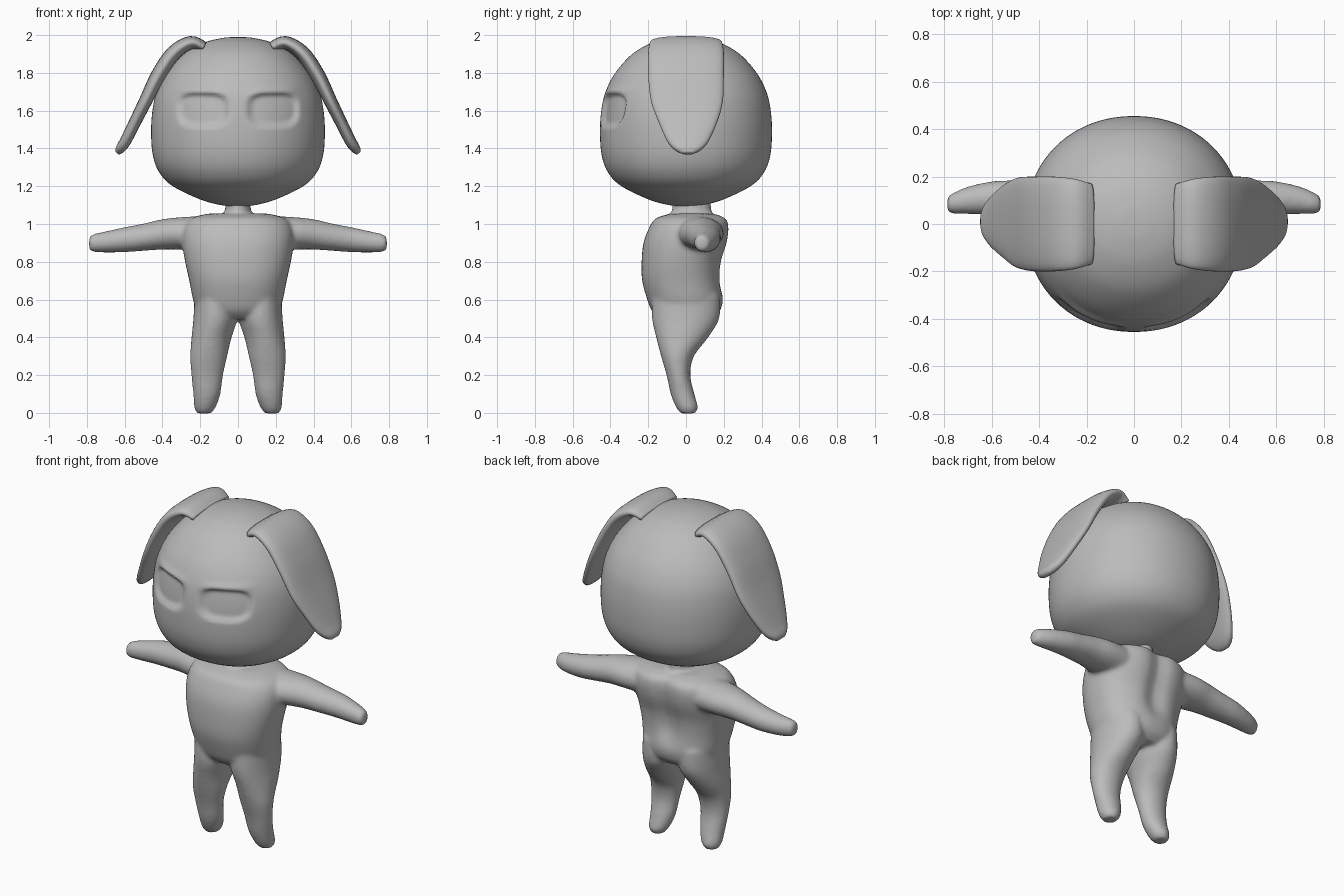
import bpy, bmesh, math
from mathutils import Vector

if "Cube" in bpy.data.objects:
    bpy.data.objects.remove(bpy.data.objects["Cube"])

X, Y, Z = Vector((1, 0, 0)), Vector((0, 1, 0)), Vector((0, 0, 1))

grey = bpy.data.materials.new("plain grey")
grey.diffuse_color = (0.5, 0.5, 0.5, 1)
grey.use_nodes = True
grey.node_tree.nodes["Principled BSDF"].inputs["Base Color"].default_value = grey.diffuse_color


def catmull(rows, steps):
    """Smoothly interpolate rows of numbers."""
    out, n = [], len(rows)
    for i in range(n - 1):
        p = [rows[max(0, min(n - 1, i + k))] for k in (-1, 0, 1, 2)]
        for s in range(steps):
            t = s / steps
            out.append([0.5 * (2 * b + (c - a) * t + (2 * a - 5 * b + 4 * c - d) * t * t
                               + (3 * b - a - 3 * c + d) * t ** 3)
                        for a, b, c, d in zip(*p)])
    out.append(list(rows[-1]))
    return out


def loft(bm, rows, u, v=None, side=1, segs=40, steps=5, power=2.0):
    """Rows are centre x, y, z, half size along u, half size along v.
    Without v, the sections stand square to the path."""
    rows = catmull(rows, steps)
    centres = [Vector(r[:3]) for r in rows]
    rings = []
    for i, r in enumerate(rows):
        w = v
        if w is None:
            tangent = centres[min(i + 1, len(rows) - 1)] - centres[max(i - 1, 0)]
            w = tangent.cross(u).normalized()
        ring = []
        for k in range(segs):
            a = 2 * math.pi * k / segs
            c, s = math.cos(a), math.sin(a)
            c = math.copysign(abs(c) ** (2 / power), c)
            s = math.copysign(abs(s) ** (2 / power), s)
            p = centres[i] + u * (c * r[3]) + w * (s * r[4])
            ring.append(bm.verts.new((p.x * side, p.y, p.z)))
        rings.append(ring)
    for a, b in zip(rings, rings[1:]):
        for k in range(segs):
            j = (k + 1) % segs
            bm.faces.new((a[k], a[j], b[j], b[k]))
    bm.faces.new(rings[0])
    bm.faces.new(rings[-1])
    return [vert for ring in rings for vert in ring]


def finish(bm, name):
    bmesh.ops.recalc_face_normals(bm, faces=bm.faces)
    for f in bm.faces:
        f.smooth = True
    me = bpy.data.meshes.new(name)
    bm.to_mesh(me)
    bm.free()
    me.materials.append(grey)
    ob = bpy.data.objects.new(name, me)
    bpy.context.collection.objects.link(ob)
    return ob


def smoothstep(t):
    t = max(0.0, min(1.0, t))
    return t * t * (3 - 2 * t)


# Head: round loft with a fuller jaw
profile = [(1.093, 0.01), (1.10, 0.09), (1.13, 0.20), (1.20, 0.345), (1.27, 0.415),
           (1.36, 0.45), (1.48, 0.46), (1.60, 0.453), (1.70, 0.43), (1.80, 0.378),
           (1.90, 0.287), (1.96, 0.18), (1.985, 0.08), (1.99, 0.01)]
bm = bmesh.new()
verts = loft(bm, [(0, 0, z, r, r * 0.99) for z, r in profile], X, Y,
             segs=160, steps=8, power=2.1)
# Eye sockets pressed into the face, with a brow ridge above each
for vt in verts:
    if vt.co.y < -0.2:
        x, z = abs(vt.co.x) - 0.185, vt.co.z
        d = (abs(x / 0.13) ** 3 + abs((z - 1.605) / 0.088) ** 3) ** (1 / 3)
        vt.co.y += 0.025 * smoothstep((1.12 - d) / 0.3)
        brow = 1.70 + 0.06 * x
        vt.co.y -= 0.012 * math.exp(-((z - brow) / 0.022) ** 2) * math.exp(-(x / 0.12) ** 4)
finish(bm, "head")

# Floppy ears
ear = [(0.18, 0, 1.935, 0.17, 0.03), (0.25, 0, 1.96, 0.19, 0.035),
       (0.34, 0, 1.905, 0.20, 0.04), (0.42, 0, 1.79, 0.20, 0.04),
       (0.49, 0.005, 1.65, 0.19, 0.035), (0.545, 0.01, 1.54, 0.155, 0.032),
       (0.595, 0.01, 1.44, 0.11, 0.03), (0.625, 0.01, 1.395, 0.07, 0.025),
       (0.64, 0.01, 1.375, 0.03, 0.012)]
for side, name in ((1, "left_ear"), (-1, "right_ear")):
    bm = bmesh.new()
    loft(bm, ear, Y, side=side, power=2.5)
    finish(bm, name)

# Body: torso, neck, arms and legs fused into one smooth skin
bm = bmesh.new()
torso = [(0, 0, 0.50, 0.17, 0.14), (0, 0, 0.54, 0.215, 0.18),
         (0, -0.005, 0.60, 0.238, 0.20), (0, -0.022, 0.70, 0.258, 0.21),
         (0, -0.02, 0.80, 0.28, 0.215), (0, 0, 0.90, 0.295, 0.225),
         (0, 0.02, 0.98, 0.29, 0.215), (0, 0.03, 1.03, 0.25, 0.19),
         (0, 0.04, 1.055, 0.16, 0.12)]
for vt in loft(bm, torso, X, Y, segs=64, power=2.3):
    # shallow spine groove
    if vt.co.y > 0.1:
        vt.co.y -= 0.03 * math.exp(-(vt.co.x / 0.06) ** 2) * smoothstep((vt.co.z - 0.6) / 0.15)
loft(bm, [(0, 0.03, 0.98, 0.09, 0.12), (0, 0.03, 1.06, 0.07, 0.105),
          (0, 0.03, 1.15, 0.065, 0.10)], X, Y)
arm = [(0.15, 0.07, 0.95, 0.12, 0.095), (0.30, 0.08, 0.95, 0.12, 0.086),
       (0.40, 0.09, 0.945, 0.10, 0.08), (0.50, 0.10, 0.93, 0.085, 0.072),
       (0.60, 0.108, 0.917, 0.072, 0.066), (0.70, 0.10, 0.905, 0.058, 0.056),
       (0.76, 0.088, 0.90, 0.045, 0.048), (0.788, 0.083, 0.897, 0.032, 0.036)]
leg = [(0.12, 0, 0.62, 0.11, 0.18), (0.12, -0.002, 0.50, 0.116, 0.178),
       (0.14, -0.02, 0.40, 0.106, 0.138), (0.155, -0.045, 0.30, 0.098, 0.087),
       (0.163, -0.04, 0.20, 0.084, 0.063), (0.165, -0.018, 0.10, 0.072, 0.063),
       (0.175, 0.005, 0.03, 0.057, 0.058), (0.18, 0.01, -0.003, 0.036, 0.038)]
for side in (1, -1):
    loft(bm, arm, Y, Z, side)
    loft(bm, leg, X, Y, side)
body = finish(bm, "body")
fuse = body.modifiers.new("fuse", 'REMESH')
fuse.mode = 'VOXEL'
fuse.voxel_size = 0.012
fuse.use_smooth_shade = True
relax = body.modifiers.new("relax", 'SMOOTH')
relax.factor = 0.5
relax.iterations = 6
